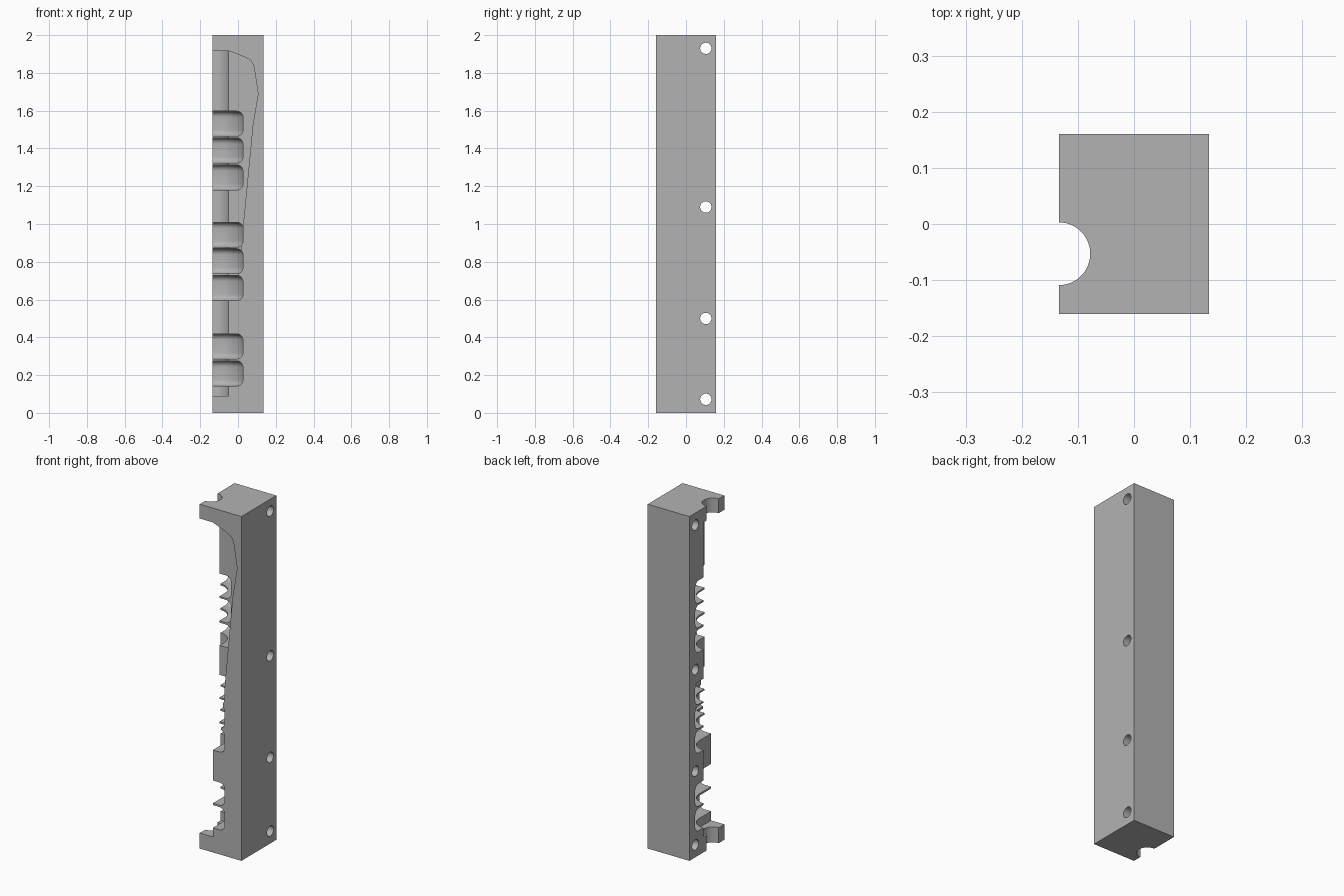
import bpy, bmesh, math

cube = bpy.data.objects.get("Cube")
if cube:
    bpy.data.objects.remove(cube, do_unlink=True)

HALF_X, HALF_Y, HEIGHT = 0.134, 0.16, 2.0
AXIS_Y = -0.053          # grip axis runs up the -x face
CHANNEL_R, GROOVE_R, FILLET = 0.085, 0.16, 0.032

grey = bpy.data.materials.new("plain grey")
grey.use_nodes = True
grey.diffuse_color = (0.45, 0.45, 0.45, 1)
grey.node_tree.nodes["Principled BSDF"].inputs["Base Color"].default_value = (0.45, 0.45, 0.45, 1)


def loft(name, rings):
    """Solid from matching rings of points, capped at both ends."""
    bm = bmesh.new()
    loops = [[bm.verts.new(p) for p in ring] for ring in rings]
    for a, b in zip(loops, loops[1:]):
        for i in range(len(a)):
            j = (i + 1) % len(a)
            bm.faces.new((a[i], a[j], b[j], b[i]))
    bm.faces.new(loops[0])
    bm.faces.new(loops[-1])
    bmesh.ops.recalc_face_normals(bm, faces=bm.faces)
    mesh = bpy.data.meshes.new(name)
    bm.to_mesh(mesh)
    bm.free()
    mesh.materials.append(grey)
    obj = bpy.data.objects.new(name, mesh)
    bpy.context.collection.objects.link(obj)
    return obj


def circle(r, n=48):
    return [(r * math.cos(2 * math.pi * i / n), r * math.sin(2 * math.pi * i / n)) for i in range(n)]


def u_ring(r, z, n=40):
    """U-shaped outline: half circle at the back, open straight to the front."""
    arc = [(r * math.cos(math.pi * i / n), r * math.sin(math.pi * i / n)) for i in range(n + 1)]
    outline = [(r, -0.3)] + arc + [(-r, -0.3)]
    return [(x - HALF_X, y + AXIS_Y, z) for x, y in outline]


# Main block
corners = [(-HALF_X, -HALF_Y), (HALF_X, -HALF_Y), (HALF_X, HALF_Y), (-HALF_X, HALF_Y)]
block = loft("grip_block", [[(x, y, z) for x, y in corners] for z in (0, HEIGHT)])

# Channel with rounded finger grooves, as one stepped profile of radius and height
profile = [(CHANNEL_R, 0.09)]
for low in (0.143, 0.286, 0.595, 0.737, 0.877, 1.18, 1.323, 1.465):
    high = low + 0.132
    profile.append((CHANNEL_R, low))
    for centre, start in ((low + FILLET, -90), (high - FILLET, 0)):
        for step in range(7):
            a = math.radians(start + 15 * step)
            profile.append((GROOVE_R - FILLET + FILLET * math.cos(a), centre + FILLET * math.sin(a)))
    profile.append((CHANNEL_R, high))
profile.append((CHANNEL_R, 1.917))
cutters = [loft("channel_cutter", [u_ring(r, z) for r, z in profile])]

# Shallow recess in the front face
outline = [(-0.3, 1.917), (-0.05, 1.917), (0.045, 1.88), (0.068, 1.865), (0.082, 1.84),
           (0.088, 1.81), (0.106, 1.69), (0.078, 1.52), (0.028, 1.0), (-0.01, 0.6), (-0.3, 0.6)]
cutters.append(loft("recess_cutter", [[(x, y, z) for x, z in outline] for y in (-0.3, -0.1)]))

# Half bore through both ends
cutters.append(loft("bore_cutter", [[(x - HALF_X, y + AXIS_Y, z) for x, y in circle(0.056)]
                                    for z in (-0.1, 2.1)]))

# Cross holes
for height in (0.072, 0.5, 1.09, 1.93):
    cutters.append(loft("hole_cutter", [[(x, 0.105 + y, height + z) for y, z in circle(0.03, 32)]
                                        for x in (-0.3, 0.3)]))

# Cut everything out of the block
bpy.context.view_layer.objects.active = block
for cutter in cutters:
    cutter.hide_render = True
    mod = block.modifiers.new(cutter.name, "BOOLEAN")
    mod.operation, mod.solver, mod.object = "DIFFERENCE", "EXACT", cutter
    bpy.ops.object.modifier_apply(modifier=mod.name)
    bpy.data.objects.remove(cutter, do_unlink=True)

# Smooth the rounded walls, keep the edges crisp
bpy.ops.object.select_all(action="DESELECT")
block.select_set(True)
bpy.ops.object.shade_smooth_by_angle(angle=math.radians(30))
